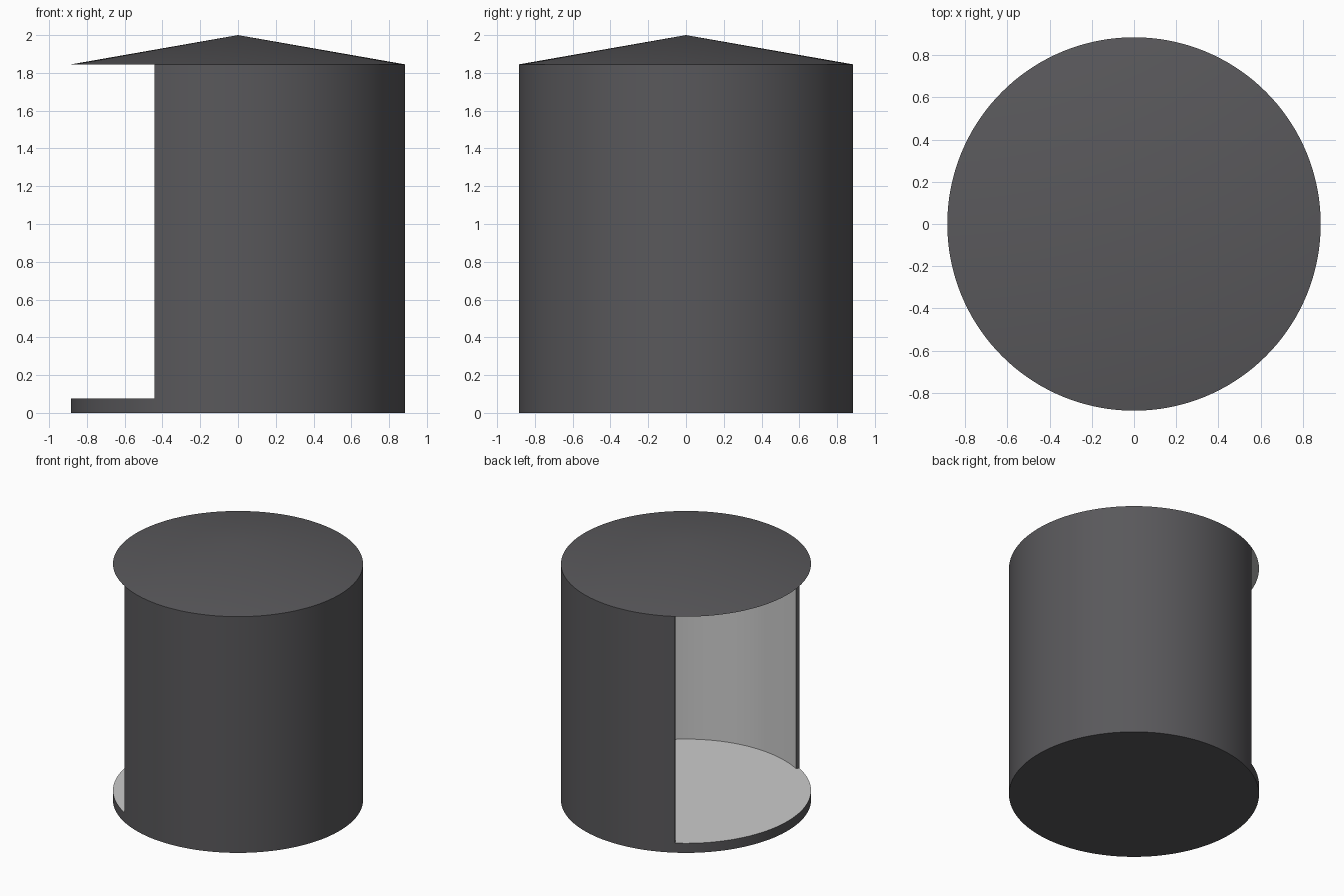
import bpy, bmesh, math

if "Cube" in bpy.data.objects:
    bpy.data.objects.remove(bpy.data.objects["Cube"])

R, R_IN = 0.885, 0.86              # outer and inner wall radius
FLOOR, EAVE, TOP = 0.075, 1.845, 2.0
STEP = math.radians(2.5)           # angular size of one facet


def material(name, colour):
    m = bpy.data.materials.new(name)
    m.diffuse_color = colour
    m.use_nodes = True
    m.node_tree.nodes["Principled BSDF"].inputs["Base Color"].default_value = m.diffuse_color
    return m


dark = material("dark_shell", (0.1, 0.098, 0.105, 1))
light = material("light_lining", (0.6, 0.6, 0.6, 1))


def lathe(name, profile, light_sides=(), half_angle=math.pi, closed=False):
    """Sweep an (r, z) profile round z; light_sides are profile segments in the light colour."""
    bm = bmesh.new()
    n = round(2 * half_angle / STEP)
    rings = []
    for i in range(n + 1):
        a = -half_angle + i * STEP
        rings.append([bm.verts.new((r * math.cos(a), r * math.sin(a), z)) for r, z in profile])
    k = len(profile)
    segments = k if closed else k - 1
    for i in range(n):
        for j in range(segments):
            a, b = rings[i], rings[i + 1]
            q = (j + 1) % k
            f = bm.faces.new((a[j], b[j], b[q], a[q]))
            f.material_index = 1 if j in light_sides else 0
    if closed:                     # end caps of a partial sweep
        bm.faces.new(rings[0])
        bm.faces.new(rings[-1])
    bmesh.ops.remove_doubles(bm, verts=bm.verts, dist=1e-5)
    bmesh.ops.recalc_face_normals(bm, faces=bm.faces)
    mesh = bpy.data.meshes.new(name)
    bm.to_mesh(mesh)
    bm.free()
    mesh.materials.append(dark)
    mesh.materials.append(light)
    obj = bpy.data.objects.new(name, mesh)
    bpy.context.collection.objects.link(obj)
    bpy.ops.object.select_all(action='DESELECT')
    obj.select_set(True)
    bpy.context.view_layer.objects.active = obj
    bpy.ops.object.shade_smooth_by_angle(angle=math.radians(8))
    return obj


# Round floor slab with a light top
lathe("floor", [(0, 0), (R, 0), (R, FLOOR), (0, FLOOR)], light_sides=(2,))

# Curved wall, open for 120 degrees on the -x side, with a light inner face
lathe("wall", [(R, FLOOR), (R, EAVE), (R_IN, EAVE), (R_IN, FLOOR)],
      light_sides=(2,), half_angle=math.radians(120), closed=True)

# Shallow conical roof with a light underside
lathe("roof", [(0, EAVE), (R, EAVE), (0, TOP)], light_sides=(0,))
